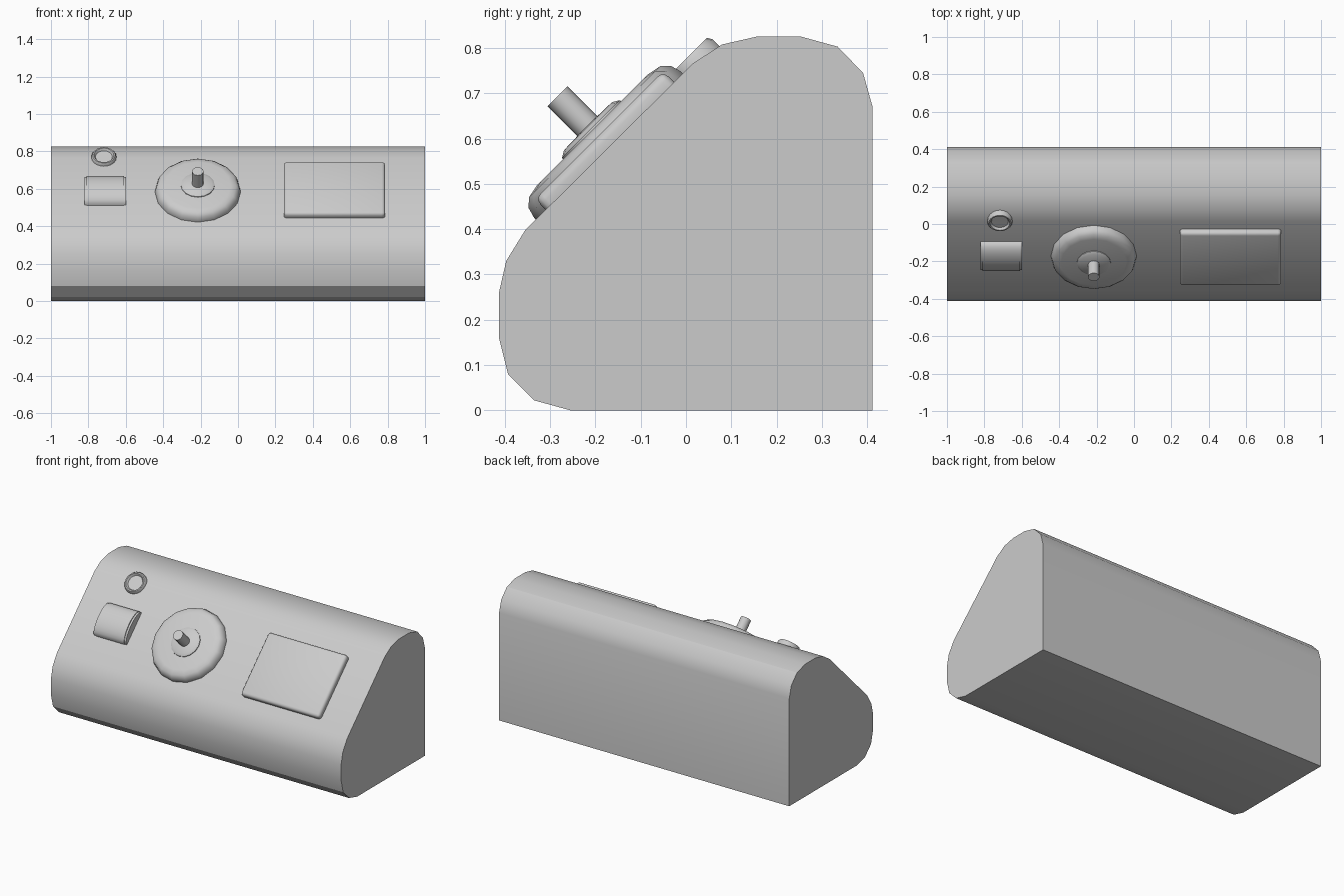
import bpy, bmesh, math
from mathutils import Matrix

if "Cube" in bpy.data.objects:
    bpy.data.objects.remove(bpy.data.objects["Cube"])

# Local frame of the sloped face: x right, y up the slope, z out of it
SLOPE = Matrix.Translation((0, -0.18, 0.572)) @ Matrix.Rotation(math.radians(45), 4, 'X')


def finish(name, bm, matrix=Matrix(), angle=30):
    bmesh.ops.recalc_face_normals(bm, faces=bm.faces)
    me = bpy.data.meshes.new(name)
    bm.to_mesh(me)
    bm.free()
    ob = bpy.data.objects.new(name, me)
    bpy.context.collection.objects.link(ob)
    ob.matrix_world = matrix
    bpy.ops.object.select_all(action='DESELECT')
    ob.select_set(True)
    bpy.context.view_layer.objects.active = ob
    bpy.ops.object.shade_smooth_by_angle(angle=math.radians(angle))
    return ob


def extrude_x(name, profile, x0, x1, matrix=Matrix(), angle=30):
    bm = bmesh.new()
    face = bm.faces.new([bm.verts.new((x0, a, b)) for a, b in profile])
    out = bmesh.ops.extrude_face_region(bm, geom=[face], use_keep_orig=True)
    verts = [g for g in out['geom'] if isinstance(g, bmesh.types.BMVert)]
    bmesh.ops.translate(bm, vec=(x1 - x0, 0, 0), verts=verts)
    return finish(name, bm, matrix, angle)


def lathe(name, profile, x, s, sides, angle=40):
    bm = bmesh.new()
    vs = [bm.verts.new((r, 0, h)) for r, h in profile]
    edges = [bm.edges.new(p) for p in zip(vs, vs[1:])]
    bmesh.ops.spin(bm, geom=vs + edges, cent=(0, 0, 0), axis=(0, 0, 1),
                   angle=2 * math.pi, steps=sides)
    bmesh.ops.remove_doubles(bm, verts=bm.verts, dist=1e-4)
    return finish(name, bm, SLOPE @ Matrix.Translation((x, s, 0)), angle)


# Console body with rounded corners
extrude_x("console_body", [
    (0.412, 0), (0.412, 0.67), (0.391, 0.745), (0.335, 0.803), (0.255, 0.825),
    (0.155, 0.825), (0.08, 0.808), (0.015, 0.766), (-0.355, 0.398),
    (-0.397, 0.33), (-0.413, 0.26), (-0.413, 0.16), (-0.393, 0.08),
    (-0.335, 0.022), (-0.255, 0)], -1, 1, angle=29)

# Round base with lever
lathe("lever_base", [(0, -0.02), (0.229, -0.02), (0.229, 0.005), (0.222, 0.03),
                     (0.205, 0.046), (0.175, 0.052), (0, 0.052)], -0.215, 0.015, 16)
lathe("lever_collar", [(0.092, 0.045), (0.09, 0.056), (0.075, 0.065), (0, 0.067)],
      -0.215, 0.0135, 16)
lathe("lever_stalk", [(0, 0.05), (0.031, 0.05), (0.031, 0.159), (0, 0.159)],
      -0.215, 0.0125, 12)

# Display panel with rounded rim
bm = bmesh.new()
bmesh.ops.create_cube(bm, size=1, matrix=Matrix.Translation((0.516, 0.017, 0.004))
                      @ Matrix.Diagonal((0.542, 0.4, 0.06, 1)))
bmesh.ops.bevel(bm, geom=bm.edges[:], offset=0.018, segments=3, profile=0.5,
                affect='EDGES')
finish("display_panel", bm, SLOPE, 40)

# Curved roller cover with slightly smaller end caps
def arch(half, height, n=12):
    return [(0.018 + half * math.cos(math.pi * i / n),
             height * math.sin(math.pi * i / n)) for i in range(n + 1)]

extrude_x("roller_cover", arch(0.105, 0.052), -0.81, -0.61, SLOPE)
for side, x in (("left", -0.822), ("right", -0.61)):
    extrude_x("roller_end_" + side, arch(0.103, 0.046), x, x + 0.012, SLOPE)

# Round button: ring and recessed lens
lathe("button_ring", [(0.067, -0.05), (0.067, 0.006), (0.06, 0.017),
                      (0.053, 0.017), (0.045, 0.004), (0, 0.004)], -0.717, 0.277, 20)
